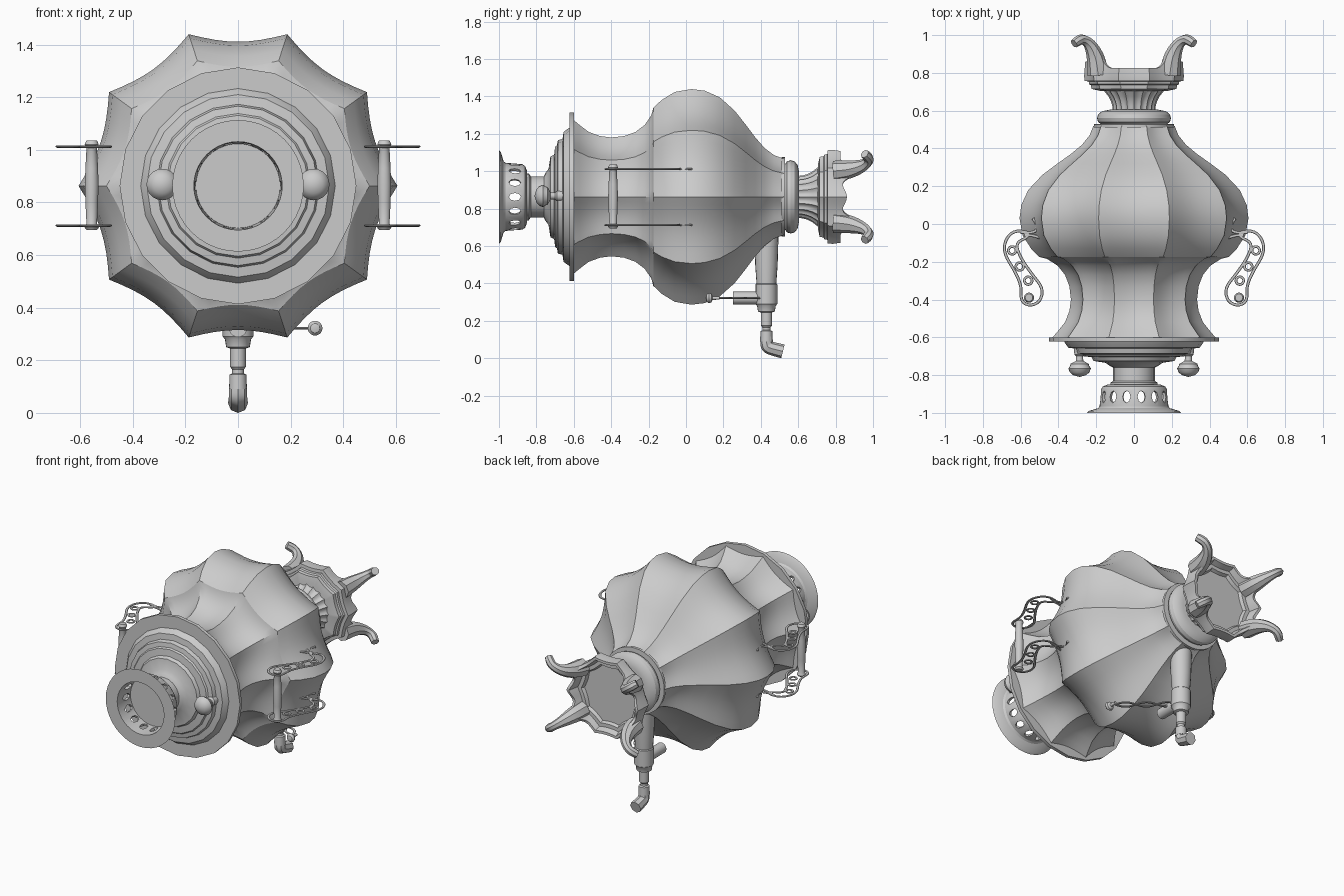
import bpy, bmesh, math
from math import sin, cos, pi, radians
from mathutils import Vector, Matrix

cube = bpy.data.objects.get("Cube")
if cube:
    bpy.data.objects.remove(cube)

AXIS_Z = 0.863
parts = []

metal = bpy.data.materials.new("grey_metal")
metal.use_nodes = True
metal.diffuse_color = (0.6, 0.6, 0.6, 1)
metal.node_tree.nodes["Principled BSDF"].inputs["Base Color"].default_value = (0.6, 0.6, 0.6, 1)


def add_object(name, data, keep=True):
    ob = bpy.data.objects.new(name, data)
    bpy.context.scene.collection.objects.link(ob)
    if keep:
        data.materials.clear()
        data.materials.append(metal)
        parts.append(ob)
    return ob


def scallop(a, lobes, depth):
    """Radius factor: sharp ridges joined by hollow panels."""
    half = pi / lobes
    t = a % (2 * half) - half
    return cos(half) / cos(t) - depth * (1 - (t / half) ** 2)


def lathe(name, profile, sides=20, centre=(0, 0, AXIS_Z), axis="y", lobes=0, depth=0.0,
          closed=False, shift=None, keep=True):
    """Turn (height, radius) points about an axis, optionally fluted."""
    bm = bmesh.new()
    rings = []
    for h, r in profile:
        ring = []
        for i in range(sides):
            a = 2 * pi * i / sides
            k = r * (scallop(a, lobes, depth) if lobes else 1)
            hh = h + (shift(h, a) if shift else 0)
            p = (k * cos(a), hh, k * sin(a)) if axis == "y" else (k * cos(a), k * sin(a), hh)
            ring.append(bm.verts.new(Vector(p) + Vector(centre)))
        rings.append(ring)
    pairs = list(zip(rings, rings[1:])) + ([(rings[-1], rings[0])] if closed else [])
    for low, high in pairs:
        for i in range(sides):
            j = (i + 1) % sides
            bm.faces.new((low[i], low[j], high[j], high[i]))
    bmesh.ops.remove_doubles(bm, verts=bm.verts, dist=1e-5)
    bmesh.ops.recalc_face_normals(bm, faces=bm.faces)
    me = bpy.data.meshes.new(name)
    bm.to_mesh(me)
    bm.free()
    return add_object(name, me, keep)


def baked(ob):
    dg = bpy.context.evaluated_depsgraph_get()
    return bpy.data.meshes.new_from_object(ob.evaluated_get(dg))


def tube(name, points, radii, cyclic=False, flat_z=None):
    """Smooth tapered tube along points."""
    cu = bpy.data.curves.new(name, "CURVE")
    cu.dimensions = "3D"
    cu.bevel_depth = 1.0
    cu.bevel_resolution = 2
    cu.use_fill_caps = True
    cu.resolution_u = 4
    sp = cu.splines.new("NURBS")
    sp.points.add(len(points) - 1)
    for i, (pt, p) in enumerate(zip(sp.points, points)):
        pt.co = (*p, 1)
        pt.radius = radii[i] if isinstance(radii, list) else radii
    sp.order_u = 3
    sp.use_cyclic_u = cyclic
    sp.use_endpoint_u = not cyclic
    tmp = add_object(name + "_path", cu, keep=False)
    me = baked(tmp)
    bpy.data.objects.remove(tmp)
    if flat_z is not None:
        for v in me.vertices:
            v.co.z = flat_z + (v.co.z - flat_z) * 0.6
    return add_object(name, me)


# Lobed body: waist and bulging belly
lathe("body", [(-.61, .44), (-.57, .405), (-.52, .365), (-.46, .342), (-.4, .334), (-.33, .342),
               (-.27, .365), (-.22, .405), (-.185, .46), (-.175, .50), (-.13, .545), (-.06, .59),
               (.03, .606), (.1, .597), (.18, .56), (.26, .485), (.32, .405), (.37, .335),
               (.42, .275), (.47, .235), (.52, .215)], sides=80, lobes=10, depth=.047)

# Rim and stepped lid
lathe("lid", [(-.60, 0), (-.60, .45), (-.622, .45), (-.622, .37), (-.635, .362), (-.655, .347),
              (-.66, .31), (-.685, .303), (-.69, .275), (-.70, .268), (-.705, .225), (-.725, .215),
              (-.735, .15), (-.75, .13), (-.76, .11), (-.83, .11), (-.84, .125), (-.85, .125),
              (-.86, .15), (-.862, 0)])

# Crown cup with a ring of vent holes
crown = lathe("crown", [(-.85, 0), (-.85, .14), (-.86, .165), (-.875, .175), (-.965, .182),
                        (-.975, .19), (-.99, .24), (-1, .25), (-1, .168), (-.875, .16), (-.875, 0)],
              sides=40)
bm = bmesh.new()
for i in range(14):
    a = 2 * pi * (i + .5) / 14
    place = (Matrix.Translation((0, -.915, AXIS_Z)) @ Matrix.Rotation(a, 4, "Y")
             @ Matrix.Translation((0, 0, .17)) @ Matrix.Diagonal((.021, .032, 1, 1)))
    bmesh.ops.create_cone(bm, cap_ends=True, segments=8, radius1=1, radius2=1, depth=.07, matrix=place)
me = bpy.data.meshes.new("vent_cutter")
bm.to_mesh(me)
bm.free()
cutter = add_object("vent_cutter", me, keep=False)
cutter.hide_render = True
mod = crown.modifiers.new("vents", "BOOLEAN")
mod.operation, mod.solver, mod.object = "DIFFERENCE", "EXACT", cutter
cut = baked(crown)
crown.modifiers.clear()
crown.data = cut
bpy.data.objects.remove(cutter)

# Foot: collar, ring and fluted stem
lathe("collar", [(.51, 0), (.51, .213), (.528, .213), (.53, .175), (.54, .19), (.56, .196),
                 (.58, .19), (.597, .17), (.605, .13), (.605, 0)], sides=40)
lathe("fluted_stem", [(.60, .112), (.625, .115), (.65, .122), (.675, .135), (.70, .155), (.715, .165)],
      sides=120, lobes=20, depth=.06)


# Base skirt with an edge that rises to each leg
def rim(h, a):
    if h < .81:
        return 0
    d = math.degrees(min(abs((a - radians(l) + pi) % (2 * pi) - pi) for l in (36, 144, 216, 324)))
    side = math.exp(-((abs(math.degrees(a) % 180 - 90) - 90) / 14) ** 2)
    return .11 * math.exp(-(d / 11) ** 2) + .035 * side


lathe("base", [(.70, 0), (.705, .18), (.715, .225), (.735, .228), (.74, .238), (.755, .24),
               (.757, .262), (.785, .264), (.825, .258), (.825, .24), (.79, .225), (.79, .2),
               (.77, .19), (.77, 0)], sides=160, lobes=10, depth=.03, shift=rim)

# Four curled legs
for i, deg in enumerate((36, 144, 216, 324)):
    a = radians(deg)
    path = [(.235, .79), (.242, .85), (.262, .91), (.295, .96), (.335, .98), (.365, .972), (.392, .955)]
    tube(f"leg_{i + 1}", [(r * cos(a), y, AXIS_Z + r * sin(a)) for r, y in path],
         [.055, .052, .042, .03, .025, .028, .024])

for side, label in ((1, "left"), (-1, "right")):
    # Lid knobs
    lathe(label + "_lid_knob", [(-.65, .03), (-.69, .028), (-.70, .018), (-.725, .02), (-.74, .048),
                                (-.75, .05), (-.765, .06), (-.785, .052), (-.80, .034), (-.81, 0)],
          centre=(side * .288, 0, AXIS_Z + .005))
    # Handle grip
    lathe(label + "_handle_grip", [(.695, 0), (.695, .02), (.705, .027), (.72, .02), (.80, .024),
                                   (.87, .026), (.93, .024), (1.005, .02), (1.02, .027),
                                   (1.035, .02), (1.035, 0)],
          centre=(side * .556, -.39, 0), axis="z")
    # Openwork scroll brackets
    for z, level in ((1.012, "upper"), (.712, "lower")):
        name = f"{label}_{level}_bracket"
        scroll = [(.56, -.04), (.64, -.035), (.685, -.09), (.687, -.16), (.63, -.25), (.595, -.33),
                  (.60, -.41), (.55, -.435), (.495, -.41), (.48, -.34), (.545, -.26), (.60, -.18),
                  (.63, -.10), (.56, -.07)]
        prongs = [[(.60, -.045), (.54, -.05), (.50, -.02), (.535, .03)],
                  [(.58, -.06), (.53, -.055), (.47, -.085)]]
        tube(name, [(side * x, y, z) for x, y in scroll], .008, cyclic=True, flat_z=z)
        for line in prongs:
            tube(name + "_prong", [(side * x, y, z) for x, y in line], .008, flat_z=z)
        for cx, cy in ((.645, -.14), (.605, -.225), (.56, -.3)):
            loop = [(side * cx + .022 * cos(k * pi / 4), cy + .022 * sin(k * pi / 4), z) for k in range(8)]
            tube(name + "_ring", loop, .007, cyclic=True, flat_z=z)

# Tap: barrel, elbow spout and plug
lathe("tap_barrel", [(.70, .066), (.50, .06), (.40, .053), (.395, .058), (.29, .058), (.28, .05),
                     (.25, .045), (.245, .03), (.175, .03), (.165, .022), (.15, .022),
                     (.145, .032), (.09, .034), (.09, 0)], centre=(0, .43, 0), axis="z")
tube("tap_spout", [(0, .43, .13), (0, .43, .085), (0, .435, .06), (0, .465, .05), (0, .518, .037)],
     [.032, .034, .035, .036, .038])
lathe("tap_plug", [(.25, 0), (.25, .034), (.42, .034)], centre=(0, 0, .322))

# Tap lever: twisted flat scroll with a button end
start, end = Vector((.0, .40, .322)), Vector((.28, .16, .322))
across = Vector((.24, .28, 0)).normalized()
for sign in (1, -1):
    tube("tap_lever_strand",
         [start.lerp(end, k / 12) + across * sign * .028 * sin(k * pi / 4) for k in range(13)],
         .008, flat_z=.322)
lathe("tap_lever_button", [(.105, 0), (.11, .018), (.122, .028), (.135, .024), (.142, .01), (.18, .008)],
      centre=(.293, 0, .322))

# Smooth shading with crisp ridges
bpy.ops.object.select_all(action="DESELECT")
for ob in parts:
    ob.select_set(True)
bpy.context.view_layer.objects.active = parts[0]
bpy.ops.object.shade_smooth_by_angle(angle=radians(32))
